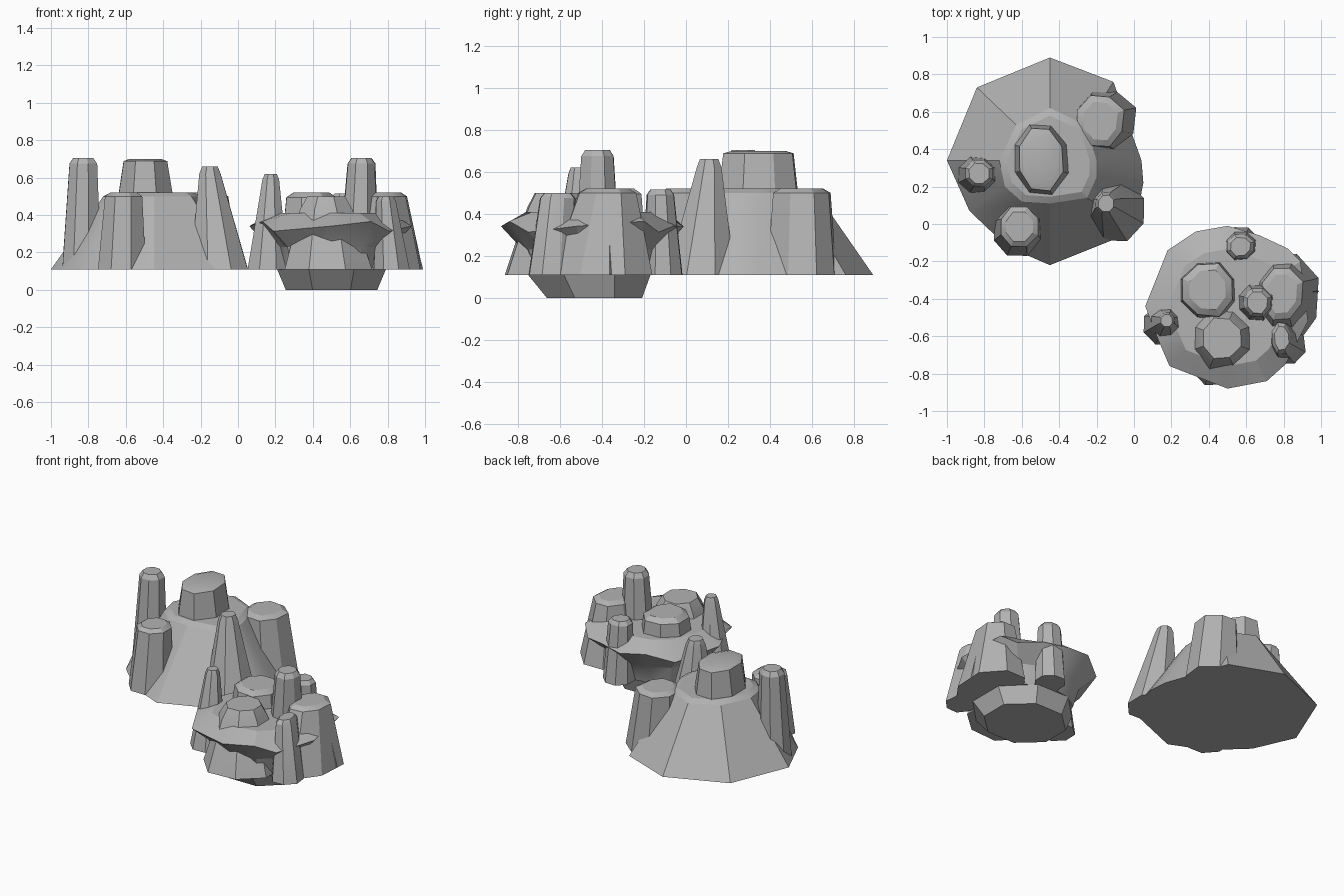
import bpy, bmesh, math, random

if "Cube" in bpy.data.objects:
    bpy.data.objects.remove(bpy.data.objects["Cube"])
random.seed(4)

stone = bpy.data.materials.new("grey_stone")
stone.use_nodes = True
GREY = (0.45, 0.45, 0.45, 1)
stone.diffuse_color = GREY
stone.node_tree.nodes["Principled BSDF"].inputs["Base Color"].default_value = GREY


def skin(name, rings):
    """Join equal-length rings of points into one closed solid."""
    bm = bmesh.new()
    loops = [[bm.verts.new(p) for p in ring] for ring in rings]
    n = len(loops[0])
    for low, high in zip(loops, loops[1:]):
        for i in range(n):
            j = (i + 1) % n
            bm.faces.new((low[i], low[j], high[j], high[i]))
    bm.faces.new(loops[0][::-1])
    bm.faces.new(loops[-1])
    mesh = bpy.data.meshes.new(name)
    bm.to_mesh(mesh)
    bm.free()
    mesh.materials.append(stone)
    obj = bpy.data.objects.new(name, mesh)
    bpy.context.collection.objects.link(obj)
    bpy.ops.object.select_all(action='DESELECT')
    obj.select_set(True)
    bpy.context.view_layer.objects.active = obj
    bpy.ops.object.shade_smooth_by_angle(angle=math.radians(25))
    return obj


def ring(x, y, z, rx, ry, n=8, wobble=None):
    pts = []
    for i in range(n):
        a = 2 * math.pi * (i + 0.5) / n
        k = wobble[i] if wobble else 1
        pts.append((x + rx * k * math.cos(a), y + ry * k * math.sin(a), z))
    return pts


def pillar(name, base, top, z0, z1, cap=0.03, n=8):
    """Faceted column from a base ellipse to a top ellipse, with a chamfered cap."""
    wob = [random.uniform(0.95, 1.08) for _ in range(n)]
    x, y, rx, ry = top
    skin(name, [ring(base[0], base[1], z0, base[2], base[3], n, wob),
                ring(x, y, z1 - cap, rx, ry, n, wob),
                ring(x, y, z1, rx * 0.72, ry * 0.75, n, wob)])


def at(outline, z):
    return [(x, y, z) for x, y in outline]


def scaled(outline, z, k, cx, cy):
    return [(cx + (x - cx) * k, cy + (y - cy) * k, z) for x, y in outline]


# Large mountain: broad skirt rising to a plateau
skirt = [(-0.45, 0.89), (-0.84, 0.73), (-1.0, 0.34), (-0.88, 0.07), (-0.68, -0.12),
         (-0.45, -0.22), (0.0, -0.04), (0.05, 0.22), (0.04, 0.34), (-0.11, 0.76)]
plateau = [(-0.45, 0.62), (-0.63, 0.53), (-0.72, 0.34), (-0.69, 0.2), (-0.6, 0.12),
           (-0.45, 0.11), (-0.25, 0.14), (-0.2, 0.25), (-0.2, 0.34), (-0.26, 0.53)]
skin("large_mountain", [at(skirt, 0.11), at(plateau, 0.5),
                        scaled(plateau, 0.52, 0.85, -0.45, 0.35)])

# Summit and columns of the large mountain
pillar("summit", (-0.5, 0.35, 0.16, 0.2), (-0.5, 0.35, 0.125, 0.175), 0.48, 0.7, 0.012)
pillar("west_column", (-0.84, 0.26, 0.11, 0.11), (-0.83, 0.27, 0.078, 0.078), 0.11, 0.705)
pillar("front_column", (-0.625, -0.035, 0.135, 0.14), (-0.615, -0.015, 0.105, 0.11), 0.11, 0.52, 0.02)
pillar("east_column", (-0.15, 0.55, 0.165, 0.175), (-0.18, 0.55, 0.13, 0.145), 0.11, 0.52, 0.02)
pillar("leaning_spire", (-0.1, 0.07, 0.155, 0.165), (-0.15, 0.11, 0.058, 0.06), 0.11, 0.66, 0.04)

# Small mountain: tapered foot, waist and overhanging ledge
foot = ring(0.5, -0.46, 0.11, 0.315, 0.315)
skin("small_foot", [ring(0.5, -0.435, 0, 0.265, 0.245), foot])
ledge = [(0.5, -0.01), (0.33, -0.04), (0.18, -0.14), (0.06, -0.44), (0.13, -0.62),
         (0.19, -0.76), (0.5, -0.88), (0.71, -0.84), (0.81, -0.75), (0.93, -0.52),
         (0.89, -0.2), (0.82, -0.13), (0.67, -0.06)]
rim = [(x, y, 0.34 + 0.03 * math.sin(i * 2.1)) for i, (x, y) in enumerate(ledge)]
skin("small_ledge", [scaled(ledge, 0.11, 0.68, 0.5, -0.45),
                     scaled(ledge, 0.23, 0.76, 0.5, -0.45), rim,
                     scaled(ledge, 0.41, 0.72, 0.5, -0.45)])

# Columns of the small mountain
pillar("tall_column", (0.65, -0.42, 0.105, 0.105), (0.66, -0.42, 0.08, 0.08), 0.3, 0.705)
pillar("middle_column", (0.4, -0.36, 0.17, 0.17), (0.395, -0.35, 0.145, 0.145), 0.3, 0.52, 0.025)
pillar("front_boulder", (0.48, -0.63, 0.25, 0.24), (0.47, -0.61, 0.15, 0.15), 0.11, 0.5, 0.07)
pillar("side_buttress", (0.8, -0.4, 0.19, 0.27), (0.79, -0.37, 0.115, 0.15), 0.11, 0.52, 0.02)
pillar("side_spire", (0.16, -0.535, 0.11, 0.11), (0.175, -0.515, 0.045, 0.045), 0.11, 0.62, 0.03)
pillar("small_column", (0.82, -0.64, 0.1, 0.11), (0.79, -0.61, 0.055, 0.085), 0.11, 0.5, 0.025)
pillar("back_column", (0.575, -0.11, 0.1, 0.1), (0.57, -0.12, 0.08, 0.068), 0.11, 0.515, 0.025)

# Jagged spur on the outer side of the ledge
skin("ledge_spur", [[(0.78, -0.46, 0.11), (0.99, -0.36, 0.11), (0.82, -0.2, 0.11)],
                    [(0.74, -0.43, 0.5), (0.89, -0.37, 0.5), (0.78, -0.26, 0.5)]])
